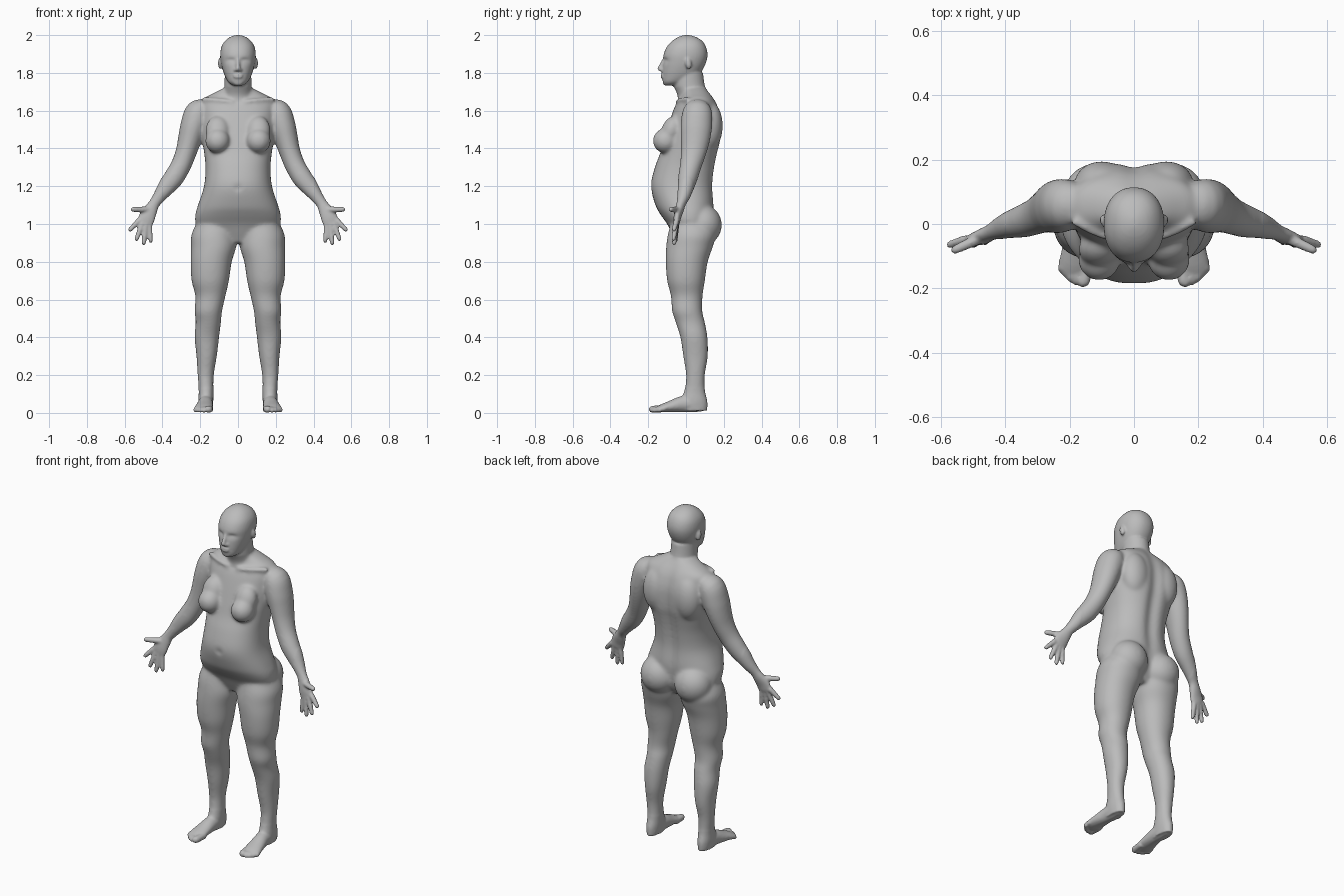
import bpy, bmesh, math
from mathutils import Vector, Matrix

bm = bmesh.new()


def loft(rows, flat=False, sides=32, power=2.0):
    """Closed tube through (x, y, z, half width, half depth) rows, smoothed between rows."""
    pts = []
    for i in range(len(rows) - 1):
        p = [rows[max(0, min(len(rows) - 1, i + k))] for k in (-1, 0, 1, 2)]
        for k in range(4):
            t = k / 4
            pts.append([0.5 * (2*b + (c-a)*t + (2*a-5*b+4*c-d)*t*t + (3*b-a-3*c+d)*t**3)
                        for a, b, c, d in zip(*p)])
    pts.append(list(rows[-1]))
    rings = []
    for i, q in enumerate(pts):
        c = Vector(q[:3])
        if flat:
            u, v = Vector((0, 1, 0)), Vector((1, 0, 0))
        else:
            t = (Vector(pts[min(i+1, len(pts)-1)][:3]) - Vector(pts[max(i-1, 0)][:3])).normalized()
            ref = Vector((0, 0, 1)) if abs(t.y) > 0.7 else Vector((0, 1, 0))
            u = (ref - t * ref.dot(t)).normalized()
            v = t.cross(u)
        ring = []
        for k in range(sides):
            a = math.tau * k / sides
            ca, sa = [math.copysign(abs(f) ** (2 / power), f) for f in (math.cos(a), math.sin(a))]
            ring.append(bm.verts.new(c + v * (max(q[3], .002) * ca) + u * (max(q[4], .002) * sa)))
        rings.append(ring)
    for r0, r1 in zip(rings, rings[1:]):
        for k in range(sides):
            j = (k + 1) % sides
            bm.faces.new((r0[k], r0[j], r1[j], r1[k]))
    bm.faces.new(rings[0][::-1])
    bm.faces.new(rings[-1])


def stack(rows, power=2.0):
    """Horizontal sections given as (z, centre x, half width, front y, back y)."""
    loft([(x, (f + b) / 2, z, w, (b - f) / 2) for z, x, w, f, b in rows], True, 40, power)


def ball(c, r, tilt=0):
    m = Matrix.Translation(c) @ Matrix.Rotation(tilt, 4, 'X') @ Matrix.Diagonal((*r, 1))
    bmesh.ops.create_uvsphere(bm, u_segments=28, v_segments=18, radius=1, matrix=m)


# torso and shoulder slope
stack([(.90, 0, .09, -.05, .09), (.95, 0, .17, -.075, .12), (1.0, 0, .222, -.10, .135),
       (1.05, 0, .226, -.135, .145), (1.1, 0, .212, -.162, .15), (1.2, 0, .18, -.186, .145),
       (1.3, 0, .172, -.165, .156), (1.38, 0, .18, -.135, .172), (1.45, 0, .19, -.115, .188),
       (1.55, 0, .197, -.085, .19), (1.62, 0, .20, -.06, .172), (1.66, 0, .19, -.035, .152),
       (1.69, 0, .135, -.02, .13), (1.72, 0, .075, -.02, .105)], 2.3)
# neck
stack([(1.6, 0, .09, -.04, .13), (1.68, 0, .078, -.045, .118), (1.73, 0, .072, -.065, .10),
       (1.8, 0, .07, -.07, .09)])
# skull and jaw
stack([(1.733, 0, .025, -.11, -.04), (1.75, 0, .05, -.122, 0), (1.78, 0, .068, -.126, .06),
       (1.82, 0, .082, -.125, .09), (1.86, 0, .091, -.122, .108), (1.90, 0, .094, -.118, .114),
       (1.94, 0, .087, -.10, .105), (1.97, 0, .068, -.072, .085), (1.99, 0, .042, -.04, .052),
       (2.0, 0, .012, -.01, .02)], 2.2)
# nose, lips, chin
loft([(0, -.118, 1.875, .009, .008), (0, -.128, 1.85, .009, .011), (0, -.138, 1.825, .013, .013),
      (0, -.135, 1.81, .014, .008)], True, 16)
ball((0, -.122, 1.784), (.028, .015, .014))
ball((0, -.108, 1.748), (.026, .014, .015))

for s in (1, -1):
    # ears, nostril wings
    ball((s * .094, .012, 1.85), (.012, .017, .031), .2)
    ball((s * .013, -.127, 1.815), (.009, .011, .009))
    # chest
    ball((s * .108, -.108, 1.44), (.066, .068, .066))
    ball((s * .108, -.078, 1.495), (.064, .052, .08), -.35)
    # shoulder blades, collar bones, buttocks
    ball((s * .10, .125, 1.52), (.085, .07, .13))
    loft([(s * .025, -.045, 1.645, .012, .012), (s * .1, -.035, 1.655, .012, .012),
          (s * .19, .01, 1.66, .014, .014)], sides=12)
    ball((s * .112, .088, .995), (.108, .102, .108))
    # arm down to the palm
    loft([(s * x, y, z, a, b) for x, y, z, a, b in (
        (.15, .06, 1.62, .03, .05), (.205, .06, 1.595, .07, .078), (.235, .055, 1.52, .07, .084),
        (.255, .05, 1.45, .063, .078), (.275, .04, 1.38, .056, .068), (.302, .025, 1.31, .054, .058),
        (.34, .01, 1.245, .054, .052), (.375, 0, 1.20, .048, .045), (.412, -.012, 1.15, .036, .035),
        (.442, -.025, 1.11, .029, .025), (.462, -.035, 1.075, .036, .023),
        (.48, -.045, 1.04, .043, .02), (.493, -.05, 1.005, .042, .016), (.497, -.052, .99, .03, .009))])
    # fingers and thumb: base, tip, radius
    for b, t, r in (((.522, -.049, 1.02), (.578, -.066, .963), .0125),
                    ((.506, -.052, 1.005), (.541, -.068, .91), .0125),
                    ((.488, -.052, 1.0), (.50, -.064, .888), .0125),
                    ((.469, -.049, 1.0), (.461, -.056, .90), .0115),
                    ((.46, -.036, 1.075), (.567, -.085, 1.078), .0145)):
        b, t = Vector(b), Vector(t)
        path = [(b.lerp(t, f), r * k) for f, k in ((0, 1.25), (.45, 1.1), (.85, .95), (.96, .7), (1, .3))]
        loft([(s * p.x, p.y, p.z, q, q) for p, q in path], sides=14)
    # leg
    stack([(z, s * x, w, f, b) for z, x, w, f, b in (
        (1.04, .10, .10, -.07, .12), (.95, .126, .119, -.095, .155), (.88, .129, .12, -.105, .142),
        (.80, .142, .109, -.107, .115), (.70, .147, .099, -.10, .10), (.62, .146, .08, -.08, .088),
        (.54, .157, .073, -.074, .086), (.48, .157, .067, -.055, .10), (.40, .165, .065, -.03, .114),
        (.30, .166, .054, -.015, .116), (.20, .171, .043, 0, .10), (.12, .169, .039, -.008, .10),
        (.06, .17, .039, -.03, .113), (.012, .17, .034, -.03, .112))], 2.1)
    # foot
    loft([(s * x, y, z, a, b) for x, y, z, a, b in (
        (.17, .09, .035, .03, .03), (.17, .04, .048, .037, .045), (.172, -.02, .046, .04, .043),
        (.178, -.08, .034, .046, .031), (.182, -.125, .025, .05, .022), (.184, -.15, .02, .042, .015))])
    # toes
    for x0, x1, y, r in ((.148, .157, -.195, .019), (.173, .18, -.19, .014), (.192, .198, -.18, .013),
                         (.208, .212, -.166, .0125), (.222, .225, -.15, .012)):
        loft([(s * x0, -.11, .022, r, r), (s * (x0 + x1) / 2, y * .5 - .065, .02, r, r),
              (s * x1, y + .012, r, r, r * .95), (s * x1, y, r, r * .5, r * .5)], sides=14)

# fuse the parts into one skin
raw_mesh = bpy.data.meshes.new("raw_parts")
bm.to_mesh(raw_mesh)
bm.free()
raw = bpy.data.objects.new("raw_parts", raw_mesh)
bpy.context.collection.objects.link(raw)
fuse = raw.modifiers.new("fuse", 'REMESH')
fuse.mode, fuse.voxel_size = 'VOXEL', .0065
skin = bpy.data.meshes.new_from_object(raw.evaluated_get(bpy.context.evaluated_depsgraph_get()))
bpy.data.objects.remove(raw)
body = bpy.data.objects.new("body", skin)
skin.name = "body"
bpy.context.collection.objects.link(body)

# pressed-in details: x, z, x radius, z radius, depth (eye sockets, lids, mouth, navel)
dents = [(0, 1.785, .026, .0045, .006), (0, 1.19, .012, .012, .016)]
for s in (1, -1):
    dents += [(s * .037, 1.864, .023, .013, .013), (s * .037, 1.860, .016, .008, -.007)]
broad = []
for v in skin.vertices:
    x, y, z = v.co
    if y < -.06 and abs(x) < .1:
        for dx, dz, rx, rz, depth in dents:
            v.co.y += depth * math.exp(-((x - dx) / rx) ** 2 - ((z - dz) / rz) ** 2)
    if y > .06 and 1.0 < z < 1.72:
        # spine hollow
        v.co.y -= .02 * math.exp(-(x / .035) ** 2) * math.sin(math.pi * (z - 1.0) / .72) ** .6
    if .13 < z < 1.72 and abs(x) < .40:
        broad.append(v.index)

# soften the joints of the trunk and limbs, then the whole skin lightly
body.vertex_groups.new(name="trunk_and_limbs").add(broad, 1, 'REPLACE')
for name, count, group in (("soften_joints", 28, "trunk_and_limbs"), ("soften_all", 3, "")):
    m = body.modifiers.new(name, 'SMOOTH')
    m.factor, m.iterations, m.vertex_group = .5, count, group

grey = bpy.data.materials.new("plain_grey")
grey.diffuse_color = (.5, .5, .5, 1)
skin.materials.clear()
skin.materials.append(grey)
for p in skin.polygons:
    p.use_smooth = True
    p.material_index = 0
